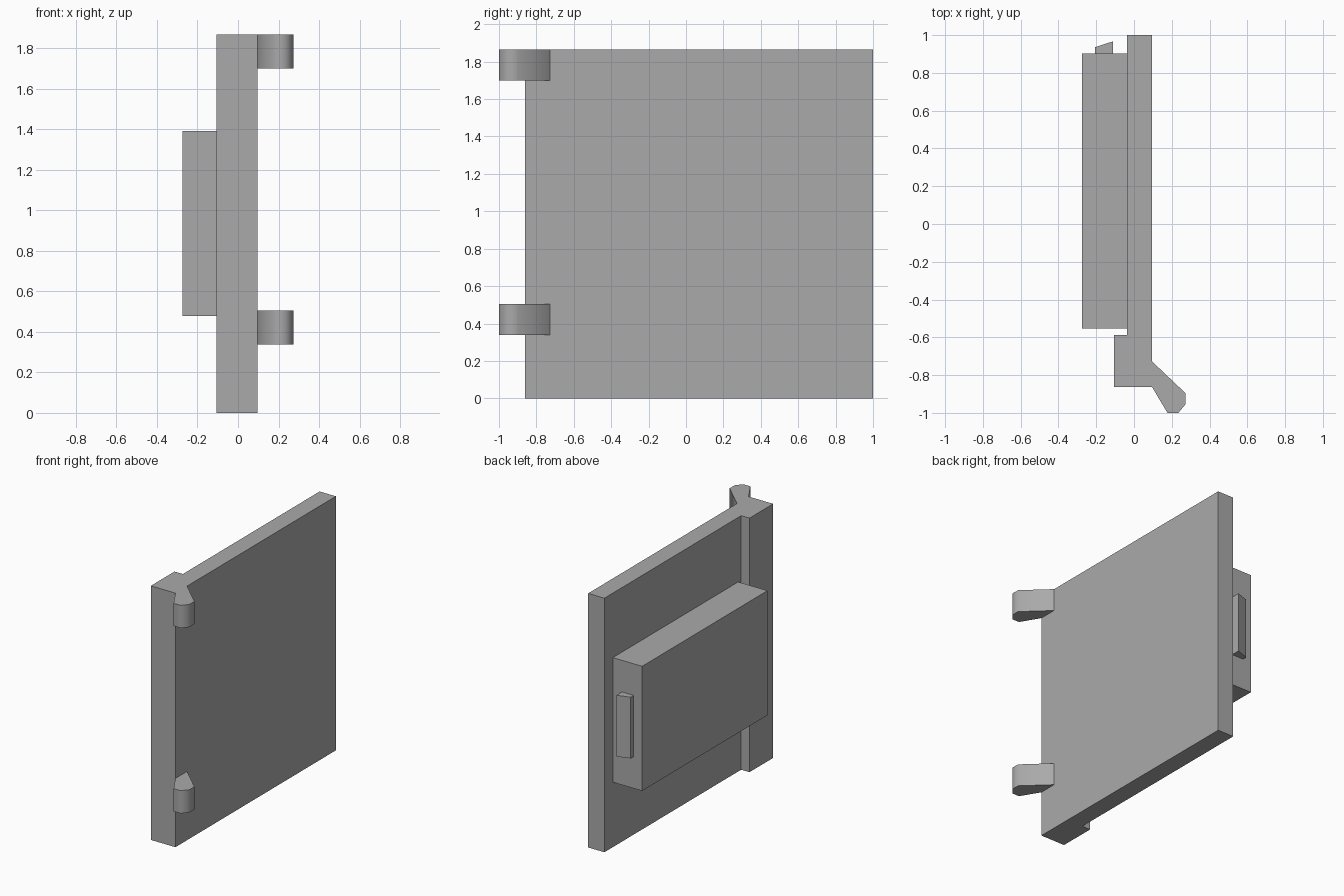
import bpy
import bmesh
import math

cube = bpy.data.objects.get("Cube")
if cube:
    bpy.data.objects.remove(cube, do_unlink=True)

grey = bpy.data.materials.new("plain grey")
grey.use_nodes = True
colour = (0.4, 0.4, 0.4, 1)
grey.diffuse_color = colour
grey.node_tree.nodes["Principled BSDF"].inputs["Base Color"].default_value = colour


def extrude_profile(name, profile, bottom, top, smooth_angle=None):
    """Raise an outline in the xy plane into a solid from bottom to top."""
    bm = bmesh.new()
    base = bm.faces.new([bm.verts.new((x, y, bottom)) for x, y in profile])
    raised = bmesh.ops.extrude_face_region(bm, geom=[base], use_keep_orig=True)
    verts = [v for v in raised["geom"] if isinstance(v, bmesh.types.BMVert)]
    bmesh.ops.translate(bm, verts=verts, vec=(0, 0, top - bottom))
    bmesh.ops.recalc_face_normals(bm, faces=bm.faces)
    mesh = bpy.data.meshes.new(name)
    bm.to_mesh(mesh)
    bm.free()
    mesh.materials.append(grey)
    obj = bpy.data.objects.new(name, mesh)
    bpy.context.collection.objects.link(obj)
    if smooth_angle:
        bpy.ops.object.select_all(action='DESELECT')
        obj.select_set(True)
        bpy.context.view_layer.objects.active = obj
        bpy.ops.object.shade_smooth_by_angle(angle=math.radians(smooth_angle))
    return obj


inner, outer = -0.037, 0.095
height = 1.866

# Door panel with a thicker strip along its hinge edge
extrude_profile("door_panel", [
    (outer, -0.862), (outer, 1), (inner, 1),
    (inner, -0.587), (-0.105, -0.587), (-0.105, -0.862)], 0, height)

# Storage box on the inner face
extrude_profile("inner_box", [
    (inner, -0.553), (inner, 0.902), (-0.275, 0.902), (-0.275, -0.553)],
    0.477, 1.392)

# Wedge shaped latch on the end of the box
extrude_profile("latch", [
    (-0.111, 0.902), (-0.111, 0.967), (-0.206, 0.936), (-0.206, 0.902)],
    0.71, 1.16)

# Hinge arms with rounded tips
hinge = [(outer, -0.862), (0.177, -1), (0.235, -1),
         (0.273, -0.954), (0.273, -0.896), (outer, -0.727)]
for name, bottom in (("lower_hinge", 0.338), ("upper_hinge", height - 0.167)):
    extrude_profile(name, hinge, bottom, bottom + 0.167, smooth_angle=65)
